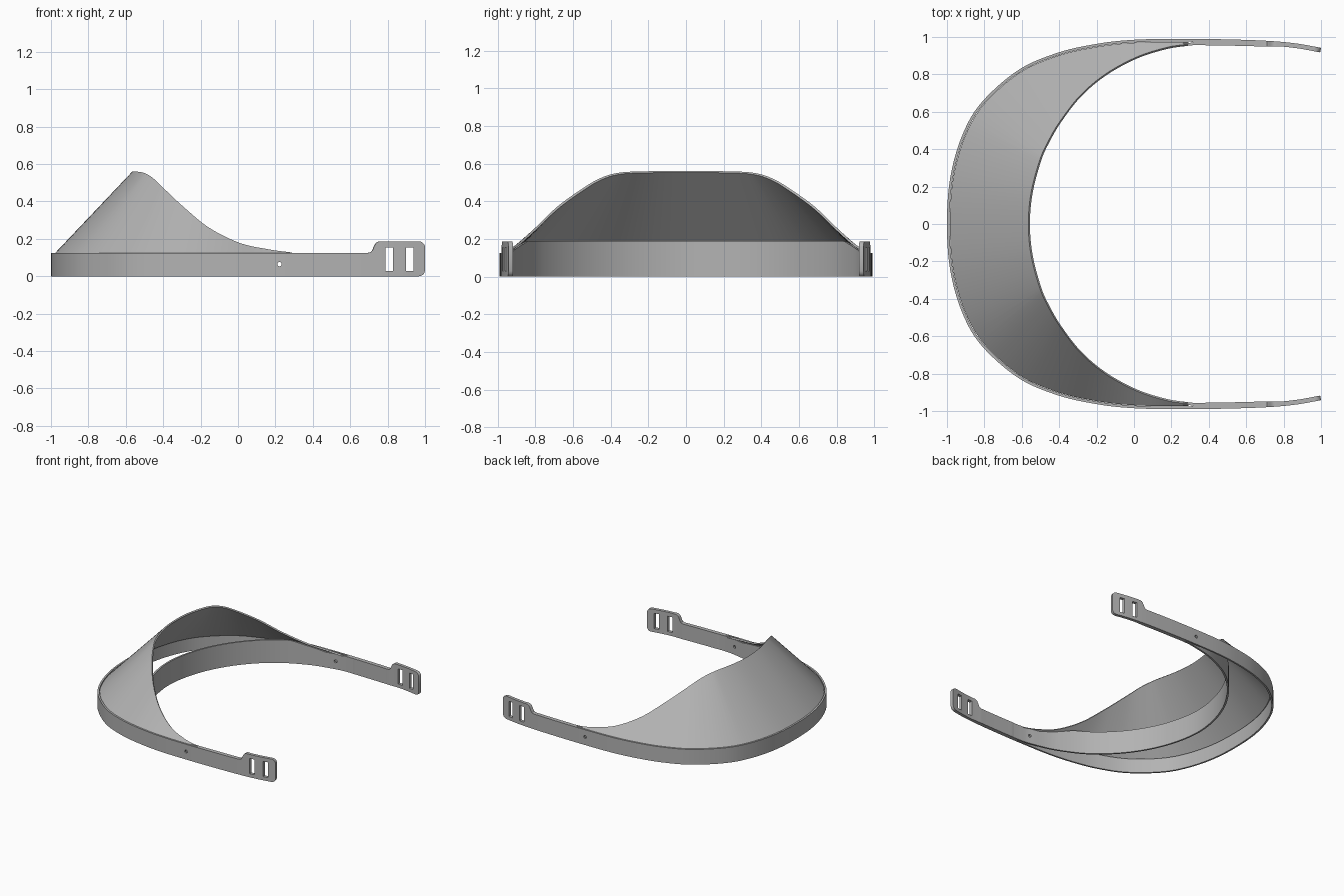
import bpy, bmesh
from mathutils import Vector, Matrix

old = bpy.data.objects.get("Cube")
if old:
    bpy.data.objects.remove(old, do_unlink=True)

grey = bpy.data.materials.new("plain grey")
grey.use_nodes = True
grey.diffuse_color = (0.45, 0.45, 0.45, 1)
grey.node_tree.nodes["Principled BSDF"].inputs["Base Color"].default_value = grey.diffuse_color


def spline(points, steps):
    """Smooth curve through the points, which run from the centre to one arm tip."""
    pts = [Vector(p) for p in points]
    flip = pts[1].copy()
    flip.y = -flip.y                      # mirrored neighbour keeps the centre smooth
    pts = [flip] + pts + [2 * pts[-1] - pts[-2]]
    out = []
    for a, b, c, d in zip(pts, pts[1:], pts[2:], pts[3:]):
        for i in range(steps):
            t = i / steps
            out.append(0.5 * (2 * b + (c - a) * t + (2 * a - 5 * b + 4 * c - d) * t * t
                              + (3 * b - a - 3 * c + d) * t ** 3))
    return out + [pts[-2]]


def mirrored(half):
    """Adds the other side of a half curve."""
    other = []
    for p in half[:0:-1]:
        q = p.copy()
        q.y = -q.y
        other.append(q)
    return other + half


def ramp(table, x):
    """Linear interpolation in a short table."""
    if x <= table[0][0]:
        return table[0][1]
    for (xa, a), (xb, b) in zip(table, table[1:]):
        if x <= xb:
            return a + (b - a) * (x - xa) / (xb - xa)
    return table[-1][1]


def normals(path):
    """Plan normals that point out of the curve."""
    out = []
    for i in range(len(path)):
        t = path[min(i + 1, len(path) - 1)] - path[max(i - 1, 0)]
        out.append(Vector((-t.y, t.x, 0)).normalized())
    return out


def loft(name, sections):
    """Closed solid through four-cornered sections."""
    bm = bmesh.new()
    rings = [[bm.verts.new(p) for p in s] for s in sections]
    for a, b in zip(rings, rings[1:]):
        for k in range(4):
            j = (k + 1) % 4
            bm.faces.new((a[k], a[j], b[j], b[k]))
    bm.faces.new(rings[0])
    bm.faces.new(rings[-1])
    return finish(name, bm)


def finish(name, bm):
    bmesh.ops.recalc_face_normals(bm, faces=bm.faces)
    mesh = bpy.data.meshes.new(name)
    bm.to_mesh(mesh)
    bm.free()
    mesh.materials.append(grey)
    obj = bpy.data.objects.new(name, mesh)
    bpy.context.scene.collection.objects.link(obj)
    return obj


def strip(name, path, thick, low, high):
    """Upright band whose thickness and height follow x."""
    sections = []
    for p, n in zip(path, normals(path)):
        q = p - n * ramp(thick, p.x)
        zs = ramp(low, p.x), ramp(high, p.x)
        sections.append([Vector((v.x, v.y, z)) for v, z in
                         ((p, zs[0]), (p, zs[1]), (q, zs[1]), (q, zs[0]))])
    return loft(name, sections)


# Outer band with raised strap tabs
outer = [(-1, 0, 0), (-.982, .25, 0), (-.918, .475, 0), (-.815, .65, 0), (-.62, .822, 0),
         (-.41, .915, 0), (-.2, .963, 0), (0, .985, 0), (.25, .99, 0), (.5, .987, 0),
         (.72, .979, 0), (.87, .965, 0), (1, .942, 0)]
tab_top = [(.695, .125), (.712, .13), (.722, .143), (.73, .166), (.74, .18),
           (.755, .187), (.97, .187), (.985, .182), (.995, .172), (1, .16)]
tab_base = [(.97, 0), (.985, .005), (.995, .015), (1, .03)]
outer_band = strip("outer_band", mirrored(spline(outer, 24)),
                   [(.3, .014), (.38, .034), (.7, .032), (.8, .025)], tab_base, tab_top)

# Inner head band, joined to the arms
inner = [(-.645, 0, 0), (-.59, .3, 0), (-.45, .565, 0), (-.24, .778, 0),
         (0, .904, 0), (.2, .956, 0), (.3, .969, 0), (.42, .971, 0)]
inner_band = strip("inner_band", mirrored(spline(inner, 16)), [(0, .014)],
                   [(0, 0)], [(-.12, .188), (0, .155), (.14, .125)])

# Sloping shield ruled from the outer band to the upper rim
rim = [(-.565, 0, .56), (-.55, .17, .56), (-.503, .345, .553), (-.455, .45, .525), (-.395, .55, .468),
       (-.29, .685, .37), (-.155, .8, .26), (.01, .891, .178), (.17, .943, .143), (.29, .962, .127)]
outer_fine = spline(outer, 150)
feet = [(p - n * .016, n) for p, n in zip(outer_fine, normals(outer_fine))]
half_rim = spline(rim, 12)
half_foot = [min(feet, key=lambda f: (f[0].xy - p.xy).length) for p in half_rim]
half_foot[0] = feet[0][0], Vector((-1, 0, 0))
foot_path = mirrored([f for f, _ in half_foot])
foot_normals = mirrored([n for _, n in half_foot])
sections = []
for a, b, n in zip(foot_path, mirrored(half_rim), foot_normals):
    a = Vector((a.x, a.y, .118))
    skin = (n + Vector((0, 0, .95))).normalized() * .012
    sections.append([a, b, b - skin, a - skin])
shield = loft("shield", sections)

# Strap slots and rivet holes cut through both arms
bm = bmesh.new()
for x in (.808, .918):
    bmesh.ops.create_cube(bm, size=1, matrix=Matrix.Translation((x, 0, .092))
                          @ Matrix.Diagonal((.04, 3, .125, 1)))
bmesh.ops.create_cone(bm, cap_ends=True, segments=24, radius1=.012, radius2=.012, depth=3,
                      matrix=Matrix.Translation((.222, 0, .065)) @ Matrix.Rotation(1.5708, 4, 'X'))
cutter = finish("slot_cutter", bm)
cutter.hide_render = True

for obj in (outer_band, inner_band, shield):
    bpy.ops.object.select_all(action='DESELECT')
    bpy.context.view_layer.objects.active = obj
    obj.select_set(True)
    if obj is not shield:
        cut = obj.modifiers.new("slots", 'BOOLEAN')
        cut.operation = 'DIFFERENCE'
        cut.object = cutter
        cut.solver = 'EXACT'
        bpy.ops.object.modifier_apply(modifier=cut.name)
    bpy.ops.object.shade_smooth_by_angle(angle=.6)
bpy.data.objects.remove(cutter, do_unlink=True)
